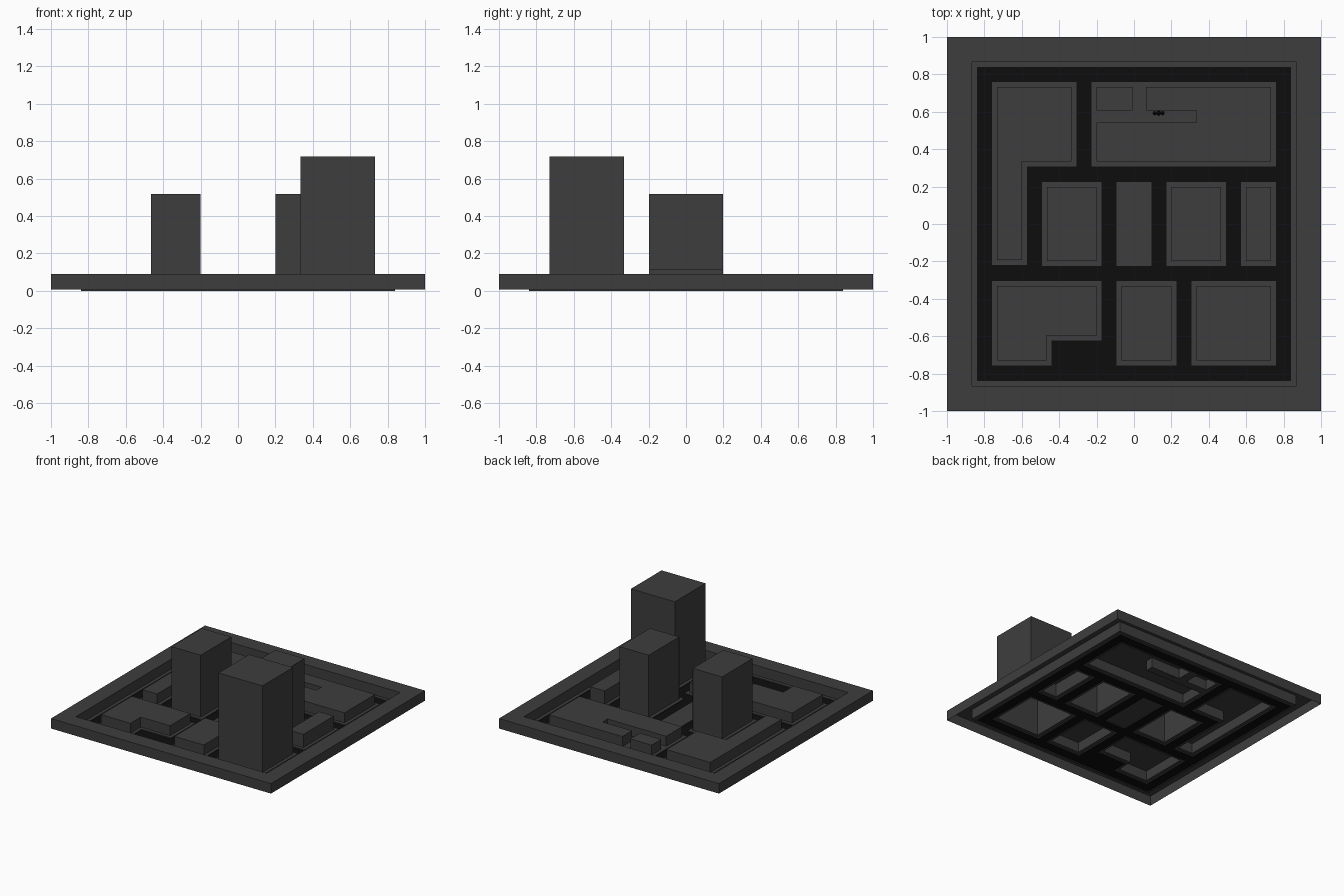
import bpy, bmesh

if "Cube" in bpy.data.objects:
    bpy.data.objects.remove(bpy.data.objects["Cube"])

CURB = 0.008     # sidewalk level
LOW = 0.09       # low building height
INSET = 0.027    # sidewalk width around buildings


def material(name, v):
    m = bpy.data.materials.new(name)
    m.diffuse_color = (v, v, v, 1)
    m.use_nodes = True
    m.node_tree.nodes["Principled BSDF"].inputs["Base Color"].default_value = m.diffuse_color
    return m


GREY = material("concrete_grey", 0.048)
BLACK = material("asphalt_black", 0.004)


def rect(x0, y0, x1, y1):
    return [(x0, y0), (x1, y0), (x1, y1), (x0, y1)]


def square(r):
    return rect(-r, -r, r, r)


def inset(loop, d):
    """Offset an axis-aligned counter-clockwise outline inwards."""
    out = []
    n = len(loop)
    for i, (x, y) in enumerate(loop):
        for a, b in ((loop[i - 1], (x, y)), ((x, y), loop[(i + 1) % n])):
            if abs(a[0] - b[0]) < 1e-6:
                nx = x + (-d if b[1] > a[1] else d)
            else:
                ny = y + (d if b[0] > a[0] else -d)
        out.append((nx, ny))
    return out


def wall(bm, loop, z0, z1):
    """Vertical strip; faces outwards for counter-clockwise outlines."""
    lo = [bm.verts.new((x, y, z0)) for x, y in loop]
    hi = [bm.verts.new((x, y, z1)) for x, y in loop]
    for i in range(len(loop)):
        j = (i + 1) % len(loop)
        bm.faces.new((lo[i], lo[j], hi[j], hi[i]))


def sheet(bm, loops, z):
    """Flat face pointing up; loops after the first are holes."""
    edges = []
    for loop in loops:
        v = [bm.verts.new((x, y, z)) for x, y in loop]
        edges += [bm.edges.new((v[i - 1], v[i])) for i in range(len(v))]
    geom = bmesh.ops.triangle_fill(bm, edges=edges, use_beauty=True, normal=(0, 0, 1))["geom"]
    for f in geom:
        if isinstance(f, bmesh.types.BMFace):
            f.normal_update()
            if f.normal.z < 0:
                f.normal_flip()


def finish(name, bm, mat):
    bmesh.ops.remove_doubles(bm, verts=bm.verts[:], dist=1e-5)
    me = bpy.data.meshes.new(name)
    bm.to_mesh(me)
    bm.free()
    me.materials.append(mat)
    ob = bpy.data.objects.new(name, me)
    bpy.context.collection.objects.link(ob)
    return ob


# City blocks: name, sidewalk outline, building height
blocks = [
    ("corner_building", [(-0.76, -0.22), (-0.573, -0.22), (-0.573, 0.307),
                         (-0.307, 0.307), (-0.307, 0.76), (-0.76, 0.76)], LOW),
    ("left_tower", rect(-0.493, -0.225, -0.173, 0.225), 0.517),
    ("right_tower", rect(0.173, -0.225, 0.493, 0.225), 0.517),
    ("side_building", rect(0.573, -0.225, 0.76, 0.225), 0.117),
    ("front_left_building", [(-0.76, -0.757), (-0.44, -0.757), (-0.44, -0.623),
                             (-0.173, -0.623), (-0.173, -0.305), (-0.76, -0.305)], LOW),
    ("front_middle_building", rect(-0.093, -0.757, 0.227, -0.305), LOW),
    ("tall_tower", rect(0.307, -0.757, 0.76, -0.305), 0.718),
]
plaza = rect(-0.093, -0.225, 0.093, 0.225)
back_block = rect(-0.227, 0.307, 0.76, 0.76)
back_buildings = [
    ("back_small_building", rect(-0.2, 0.607, -0.007, 0.733)),
    ("back_alley_building", [(-0.2, 0.335), (0.733, 0.335), (0.733, 0.733), (0.065, 0.733),
                             (0.065, 0.607), (0.333, 0.607), (0.333, 0.543), (-0.2, 0.543)]),
]


def building(name, loop, height):
    bm = bmesh.new()
    wall(bm, loop, CURB, height)
    sheet(bm, [loop], height)
    finish(name, bm, GREY)


def sidewalk(name, loop, holes):
    bm = bmesh.new()
    wall(bm, loop, 0, CURB)
    sheet(bm, [loop] + holes, CURB)
    finish(name, bm, GREY)


# Buildings (open underneath) with their sidewalks
for name, outline, height in blocks:
    foot = inset(outline, INSET)
    building(name, foot, height)
    sidewalk(name + "_sidewalk", outline, [foot])
for name, foot in back_buildings:
    building(name, foot, LOW)
sidewalk("back_sidewalk", back_block, [f for _, f in back_buildings])
sidewalk("plaza", plaza, [])

# Road sheet with the blocks cut out
bm = bmesh.new()
sheet(bm, [square(0.84)] + [b[1] for b in blocks] + [plaza, back_block], 0)
finish("road", bm, BLACK)

# Outer ring of buildings, with its inner sidewalk and curb
bm = bmesh.new()
wall(bm, square(1), CURB, LOW)
wall(bm, square(0.867)[::-1], CURB, LOW)
sheet(bm, [square(1), square(0.867)], LOW)
sheet(bm, [square(0.867), square(0.84)], CURB)
wall(bm, square(0.84)[::-1], 0, CURB)
finish("outer_ring", bm, GREY)

# Small dark clutter in the alley
bm = bmesh.new()
for x, r in ((0.11, 0.011), (0.132, 0.014), (0.153, 0.011)):
    g = bmesh.ops.create_icosphere(bm, subdivisions=1, radius=r)
    bmesh.ops.translate(bm, verts=g["verts"], vec=(x, 0.593, CURB + r * 0.8))
finish("alley_clutter", bm, BLACK)
